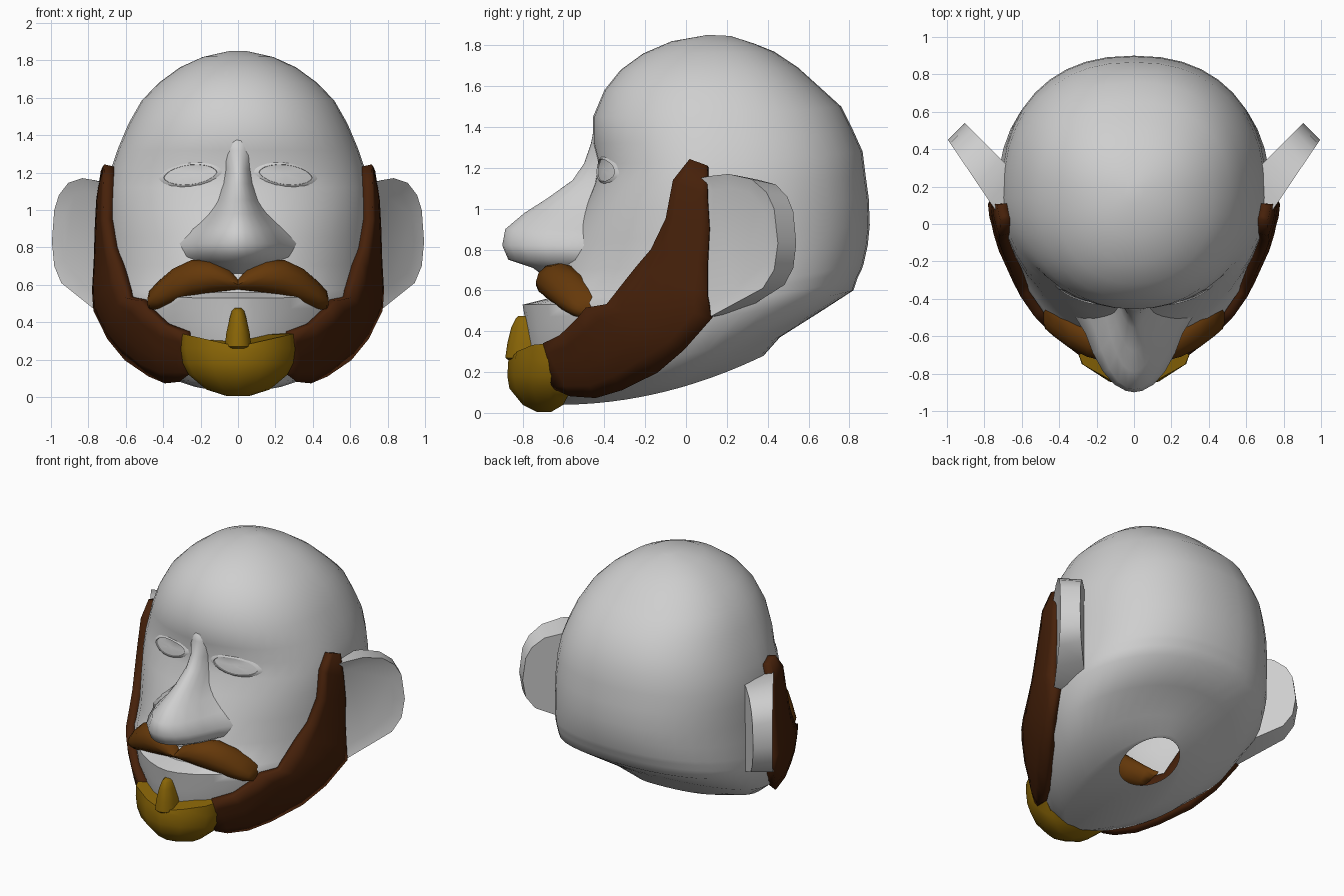
import bpy, bmesh, math
from mathutils import Vector
from mathutils.bvhtree import BVHTree

if "Cube" in bpy.data.objects:
    bpy.data.objects.remove(bpy.data.objects["Cube"])


def material(name, color):
    m = bpy.data.materials.new(name)
    m.use_nodes = True
    m.diffuse_color = (*color, 1)
    m.node_tree.nodes["Principled BSDF"].inputs["Base Color"].default_value = (*color, 1)
    return m


SKIN = material("pale grey skin", (0.62, 0.62, 0.62))
BROWN = material("dark brown hair", (0.062, 0.015, 0.003))
TAN = material("mid brown hair", (0.13, 0.04, 0.003))
GOLD = material("golden hair", (0.25, 0.13, 0.002))


def finish(bm, name, mat, angle=45, mirror=False, solid=0):
    """Turn a bmesh into a smooth-shaded object with optional thickness and mirror."""
    bmesh.ops.recalc_face_normals(bm, faces=bm.faces[:])
    me = bpy.data.meshes.new(name)
    bm.to_mesh(me)
    bm.free()
    me.materials.append(mat)
    me.shade_smooth()
    me.set_sharp_from_angle(angle=math.radians(angle))
    ob = bpy.data.objects.new(name, me)
    bpy.context.collection.objects.link(ob)
    if solid:
        mod = ob.modifiers.new("Thickness", 'SOLIDIFY')
        mod.thickness, mod.offset = solid, 0
    if mirror:
        ob.modifiers.new("Mirror", 'MIRROR')


def skin_rows(bm, rows, closed=True, caps=True):
    """Bridge rows of points with quads."""
    vs = [[bm.verts.new(p) for p in row] for row in rows]
    n = len(vs[0])
    for a, b in zip(vs, vs[1:]):
        for i in range(n if closed else n - 1):
            j = (i + 1) % n
            bm.faces.new((a[i], a[j], b[j], b[i]))
    if caps:
        bm.faces.new(vs[0])
        bm.faces.new(vs[-1])
    return vs


def power(v, e):
    return math.copysign(abs(v) ** e, v)


# Head: tilted rings of (front z, front y, back z, back y, half width, middle y, mouth notch)
HEAD = [
    (.04, -.62, .28, .38, .30, -.1), (.08, -.70, .37, .46, .49, 0),
    (.20, -.75, .49, .65, .64, .1), (.40, -.78, .60, .82, .72, .14),
    (.47, -.79, .66, .84, .73, .14), (.53, -.80, .70, .86, .73, .14),
    (.56, -.76, .73, .87, .73, .14, .08), (.70, -.64, .82, .89, .72, .14),
    (.85, -.57, .92, .90, .715, .14), (1.0, -.50, 1.05, .895, .71, .14),
    (1.12, -.45, 1.16, .88, .70, .14), (1.22, -.43, 1.28, .865, .675, .14),
    (1.32, -.455, 1.38, .82, .64, .14), (1.45, -.455, 1.5, .76, .585, .14),
    (1.58, -.4, 1.6, .65, .515, .14), (1.68, -.32, 1.69, .55, .42, .14),
    (1.76, -.21, 1.77, .43, .31, .14), (1.82, -.07, 1.81, .33, .19, .14),
    (1.85, .1, 1.845, .22, .05, .16)]
COLUMNS = 40


def head_ring(zf, yf, zb, yb, w, ym, notch=0):
    front = 1.65 + .45 * min(1, max(0, (zf - .55) / .5))
    ring = []
    for i in range(COLUMNS):
        a = math.tau * i / COLUMNS
        s, c = math.sin(a), math.cos(a)
        n = front if c > 0 else (2.3 if zf > .3 else 1.9)
        x = w * power(s, 2 / n)
        y = ym + abs(c) ** (2 / n) * ((yf if c > 0 else yb) - ym)
        z = zf + (zb - zf) * ((y - yf) / (yb - yf)) ** 2
        if c > 0:
            y += notch * max(0, 1 - (x / .42) ** 2)
        ring.append((x, y, z))
    return ring


bm = bmesh.new()
neck = []
for i in range(COLUMNS):
    a = math.tau * i / COLUMNS
    y = .155 - .2 * math.cos(a)
    neck.append((.19 * math.sin(a), y, .04 + .24 * (y + .62) ** 2))
rings = skin_rows(bm, [neck] + [head_ring(*r) for r in HEAD], caps=False)
bm.faces.new(rings[-1])
bm.normal_update()
bmesh.ops.recalc_face_normals(bm, faces=bm.faces[:])
surface = BVHTree.FromBMesh(bm)
finish(bm, "head", SKIN, 50)


def side_loft(name, rows, section, mat, dip=0, angle=50):
    """Stack rows of (z, front y, back y, half width) using a half section of (x, depth)."""
    full = section + [(-x, d) for x, d in section[-2::-1]]
    bm = bmesh.new()
    skin_rows(bm, [[(x * w, yb + d * (yf - yb), z - (dip if k == len(rows) - 1 else 0) * (1 - min(1, abs(x))))
                    for x, d in full] for k, (z, yf, yb, w) in enumerate(rows)])
    finish(bm, name, mat, angle)


# Nose: narrow bridge, round tip and flared wings
side_loft("nose", [
    (.66, -.68, -.48, .10), (.71, -.75, -.48, .20), (.75, -.87, -.48, .24), (.82, -.9, -.48, .25),
    (.90, -.885, -.46, .20), (.98, -.79, -.42, .14), (1.05, -.68, -.38, .105), (1.14, -.555, -.34, .085),
    (1.22, -.5, -.34, .075), (1.32, -.465, -.36, .09), (1.4, -.45, -.40, .08)],
    [(1.3, 0), (1.04, .25), (.88, .5), (.66, .74), (.42, .9), (.18, .98), (0, 1)], SKIN, angle=85)

# Chin beard and the small tuft under the lip
side_loft("goatee", [
    (.005, -.73, -.66, .06), (.04, -.80, -.60, .17), (.12, -.865, -.56, .265),
    (.18, -.875, -.55, .295), (.26, -.87, -.55, .31), (.34, -.855, -.58, .305)],
    [(1, 0), (1, .35), (.9, .62), (.45, .9), (0, 1)], GOLD, dip=.07)
side_loft("lip_tuft", [
    (.25, -.86, -.72, .045), (.27, -.885, -.72, .07), (.34, -.875, -.72, .063),
    (.42, -.855, -.72, .045), (.46, -.835, -.72, .033), (.475, -.82, -.72, .02)],
    [(1, 0), (1, .6), (.6, .92), (0, 1)], GOLD)

# Moustache: oval sections of (x, z, half height, front y)
bm = bmesh.new()
LOBE = [(0, .60, .03, -.72), (.05, .625, .062, -.735), (.15, .642, .09, -.735), (.25, .632, .1, -.71),
        (.35, .59, .095, -.66), (.43, .54, .075, -.60), (.475, .515, .05, -.56), (.485, .51, .02, -.53)]
skin_rows(bm, [[(x, y + .1 - .1 * math.cos(math.tau * k / 12), z + h * math.sin(math.tau * k / 12))
                for k in range(12)] for x, z, h, y in LOBE])
finish(bm, "moustache", TAN, 60, mirror=True)

# Side beard: pairs of (front y, z) and (back y, z) wrapped onto the head
BEARD = [
    (.03, 1.23, .11, 1.2), (-.05, 1.13, .11, 1.05), (-.08, .95, .12, .9), (-.15, .8, .11, .72),
    (-.22, .71, .11, .57), (-.29, .62, .13, .47), (-.36, .535, 0, .33), (-.46, .52, -.13, .23),
    (-.50, .47, -.3, .145), (-.58, .39, -.42, .105), (-.66, .35, -.54, .11), (-.66, .2, -.61, .14)]


def on_side(y, z):
    p, n, _, _ = surface.ray_cast(Vector((2, y, z)), Vector((-1, 0, 0)))
    if n.x < 0:
        n = -n
    p = p + n * .022
    return (max(p.x, .25), p.y, p.z)


bm = bmesh.new()
skin_rows(bm, [[on_side(a + (c - a) * k / 5, b + (d - b) * k / 5) for k in range(6)]
               for a, b, c, d in BEARD], closed=False, caps=False)
finish(bm, "side_beard", BROWN, 50, mirror=True, solid=.065)

# Ears: slanted slabs, thicker at the root, with a sunken front
EAR = [(-.15, 1.14), (.1, 1.16), (.35, 1.17), (.65, 1.145), (.85, 1.08), (.95, 1.0), (1, .83), (.95, .7),
       (.8, .61), (.45, .54), (.1, .47), (-.15, .45)]
bm = bmesh.new()
front = [(.745 + .25 * t, .08 + .37 * t, z) for t, z in EAR]
back = [(x - .09 - .04 * (1 - t), y + .09 + .08 * (1 - t), z + (.82 - z) * .08)
        for (x, y, z), (t, _) in zip(front, EAR)]
skin_rows(bm, [front, back])
bmesh.ops.recalc_face_normals(bm, faces=bm.faces[:])
bowl = min((f for f in bm.faces if len(f.verts) == len(EAR)), key=lambda f: f.calc_center_median().y)
bmesh.ops.inset_individual(bm, faces=[bowl], thickness=.07, depth=-.02)
finish(bm, "ear", SKIN, 60, mirror=True)


# Eyes: almond plates set in thin lids
def on_front(x, z, lift):
    p = surface.ray_cast(Vector((x, -2, z)), Vector((0, 1, 0)))[0]
    return (x, p.y - lift, z)


def almond(scale, lift):
    pts = []
    for k in range(20):
        a = math.tau * k / 20
        c, s = math.cos(a), math.sin(a)
        z = 1.187 + scale * (s * abs(s) ** .2 * (.055 if s > 0 else .052) - .015 * c)
        pts.append(on_front(.255 + .143 * scale * c, z, lift))
    return pts


bm = bmesh.new()
skin_rows(bm, [almond(1.25, -.004), almond(1.08, .007), almond(1, .009), almond(.98, .001)], caps=False)
finish(bm, "eyelids", SKIN, 40, mirror=True)
bm = bmesh.new()
rows = skin_rows(bm, [almond(1, .002), almond(.6, .004), almond(.2, .005)], caps=False)
bm.faces.new(rows[-1])
finish(bm, "eyes", SKIN, 50, mirror=True)
